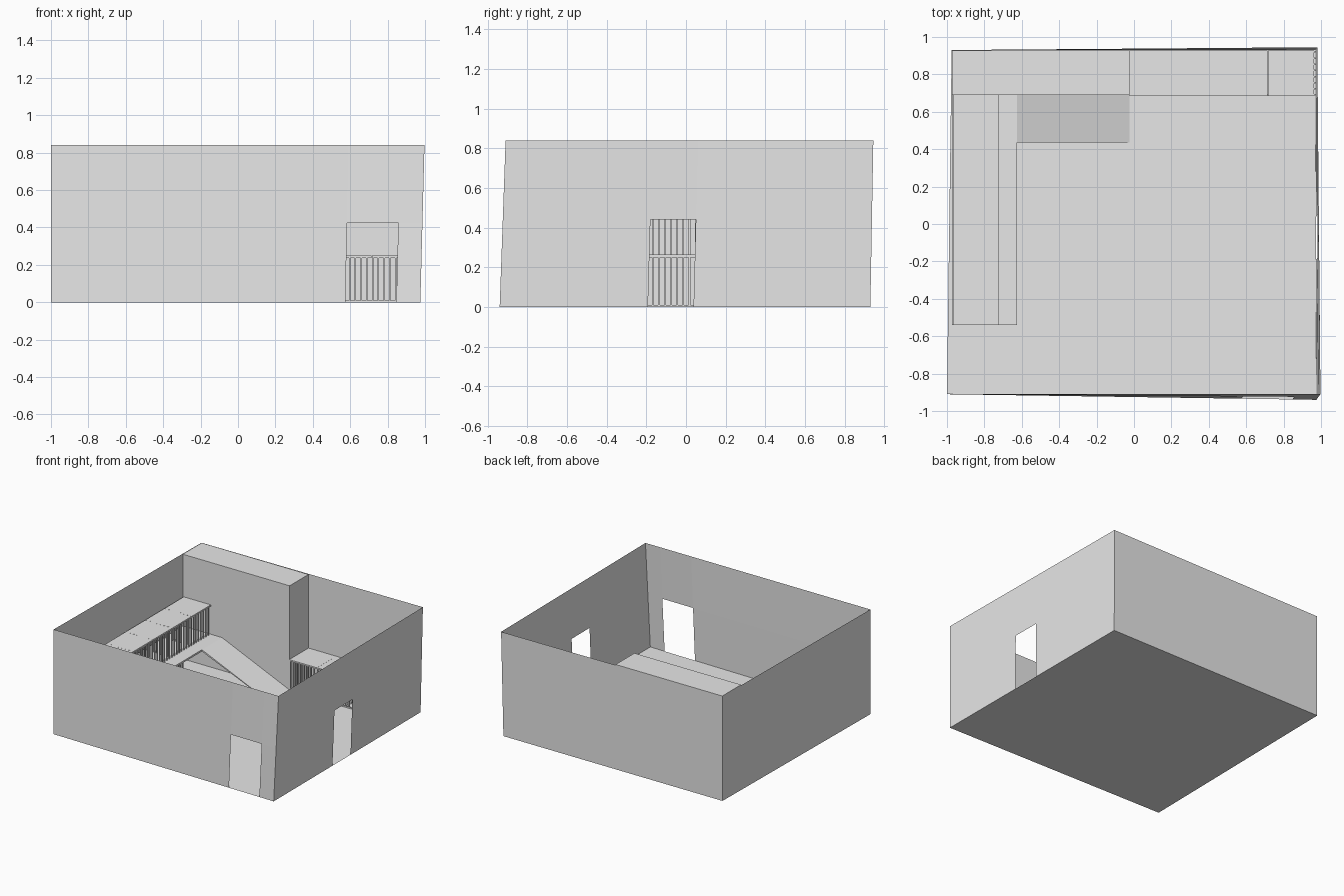
import bpy, bmesh
from mathutils import Vector, Matrix

cube = bpy.data.objects.get("Cube")
if cube:
    bpy.data.objects.remove(cube, do_unlink=True)

grey = bpy.data.materials.new("plain_grey")
grey.use_nodes = True
GREY = (0.8, 0.8, 0.8, 1)
grey.diffuse_color = GREY
grey.node_tree.nodes["Principled BSDF"].inputs["Base Color"].default_value = GREY


def finish(name, bm):
    mesh = bpy.data.meshes.new(name)
    bm.to_mesh(mesh)
    bm.free()
    mesh.materials.append(grey)
    obj = bpy.data.objects.new(name, mesh)
    bpy.context.collection.objects.link(obj)
    return obj


def add_box(bm, low, high):
    low, high = Vector(low), Vector(high)
    size = Matrix.Diagonal((high - low).to_4d())
    size[3][3] = 1
    bmesh.ops.create_cube(bm, size=1, matrix=Matrix.Translation((low + high) / 2) @ size)


def box(name, low, high):
    bm = bmesh.new()
    add_box(bm, low, high)
    return finish(name, bm)


def bars(name, runs, z0, z1, pitch=0.031, width=0.008):
    """Upright bars along straight runs, each run given by its two end points."""
    bm = bmesh.new()
    h = width / 2
    for a, b in runs:
        a, b = Vector(a), Vector(b)
        count = max(1, round((b - a).length / pitch))
        for i in range(count + 1):
            p = a.lerp(b, i / count)
            add_box(bm, (p.x - h, p.y - h, z0), (p.x + h, p.y + h, z1))
    return finish(name, bm)


# Room shell: thin sheets between slightly leaning corners
H = 0.84
low = [Vector(p) for p in ((-1, -0.91, 0), (0.975, -0.94, 0), (0.97, 0.93, 0), (-0.975, 0.93, 0))]
top = [Vector(p) for p in ((-1, -0.91, H), (0.997, -0.91, H), (0.98, 0.945, H), (-0.975, 0.93, H))]


def wall(name, i, door=None):
    j = (i + 1) % 4
    us, vs = [0, 1], [0, 1]
    if door:
        us, vs = [0, door[0], door[1], 1], [0, door[2], 1]
    bm = bmesh.new()
    grid = [[bm.verts.new(low[i].lerp(low[j], u).lerp(top[i].lerp(top[j], u), v))
             for u in us] for v in vs]
    for r in range(len(vs) - 1):
        for c in range(len(us) - 1):
            if door and r == 0 and c == 1:
                continue
            bm.faces.new((grid[r][c], grid[r][c + 1], grid[r + 1][c + 1], grid[r + 1][c]))
    finish(name, bm)


wall("front_wall", 0, (0.797, 0.935, 0.505))
wall("right_wall", 1, (0.4, 0.523, 0.525))
wall("back_wall", 2)
wall("left_wall", 3)
bm = bmesh.new()
bm.faces.new([bm.verts.new(p) for p in low])
finish("floor", bm)

# Full-height block in the back corner
box("corner_block", (-0.972, 0.69, 0), (-0.025, 0.928, H))

# Raised walkway and ramp along the left side
WALK, SHELF = 0.25, 0.5
box("walkway", (-0.972, -0.54, WALK), (-0.625, 0.69, WALK + 0.014))
ramp = bmesh.new()
profile = ((-0.625, WALK + 0.014), (-0.025, 0.004), (-0.025, 0), (-0.625, WALK))
face = ramp.faces.new([ramp.verts.new((x, 0.435, z)) for x, z in profile])
side = bmesh.ops.extrude_face_region(ramp, geom=[face])
bmesh.ops.translate(ramp, vec=(0, 0.255, 0),
                    verts=[v for v in side["geom"] if isinstance(v, bmesh.types.BMVert)])
bmesh.ops.recalc_face_normals(ramp, faces=ramp.faces)
finish("ramp", ramp)

# Left cages: two storeys of bars with cross partitions
UNIT = 0.246
rows = [-0.536 + UNIT * i for i in range(6)]
box("upper_cage_roof", (-0.965, -0.54, SHELF - 0.012), (-0.725, 0.69, SHELF))
bars("upper_cage_front", [((-0.73, y, 0), (-0.73, y + UNIT, 0)) for y in rows[:-1]], WALK, SHELF)
bars("upper_cage_partitions", [((-0.96, y, 0), (-0.73, y, 0)) for y in rows[:-1]],
     WALK, SHELF + 0.001)
bars("lower_cage_front", [((-0.63, y, 0), (-0.63, y + UNIT, 0)) for y in rows[:3]], 0, WALK)
bars("lower_cage_partitions", [((-0.96, y, 0), (-0.63, y, 0)) for y in rows[:4]], 0, WALK)

# Back cages: a single storey along the back wall
cols = [-0.02 + 0.2465 * i for i in range(5)]
for i, x in enumerate(cols[:-1]):
    box(f"back_cage_roof_{i + 1}", (x - 0.004, 0.685, WALK - 0.012), (x + 0.242, 0.928, WALK))
bars("back_cage_front", [((x, 0.69, 0), (x + 0.2465, 0.69, 0)) for x in cols[:-1]], 0, WALK - 0.005)
bars("back_cage_partitions", [((x, 0.69, 0), (x, 0.92, 0)) for x in cols], 0, WALK - 0.005)
box("back_cage_sill", (-0.025, 0.686, 0), (0.968, 0.694, 0.01))
box("left_cage_sill", (-0.634, -0.54, 0), (-0.626, 0.2, 0.01))
